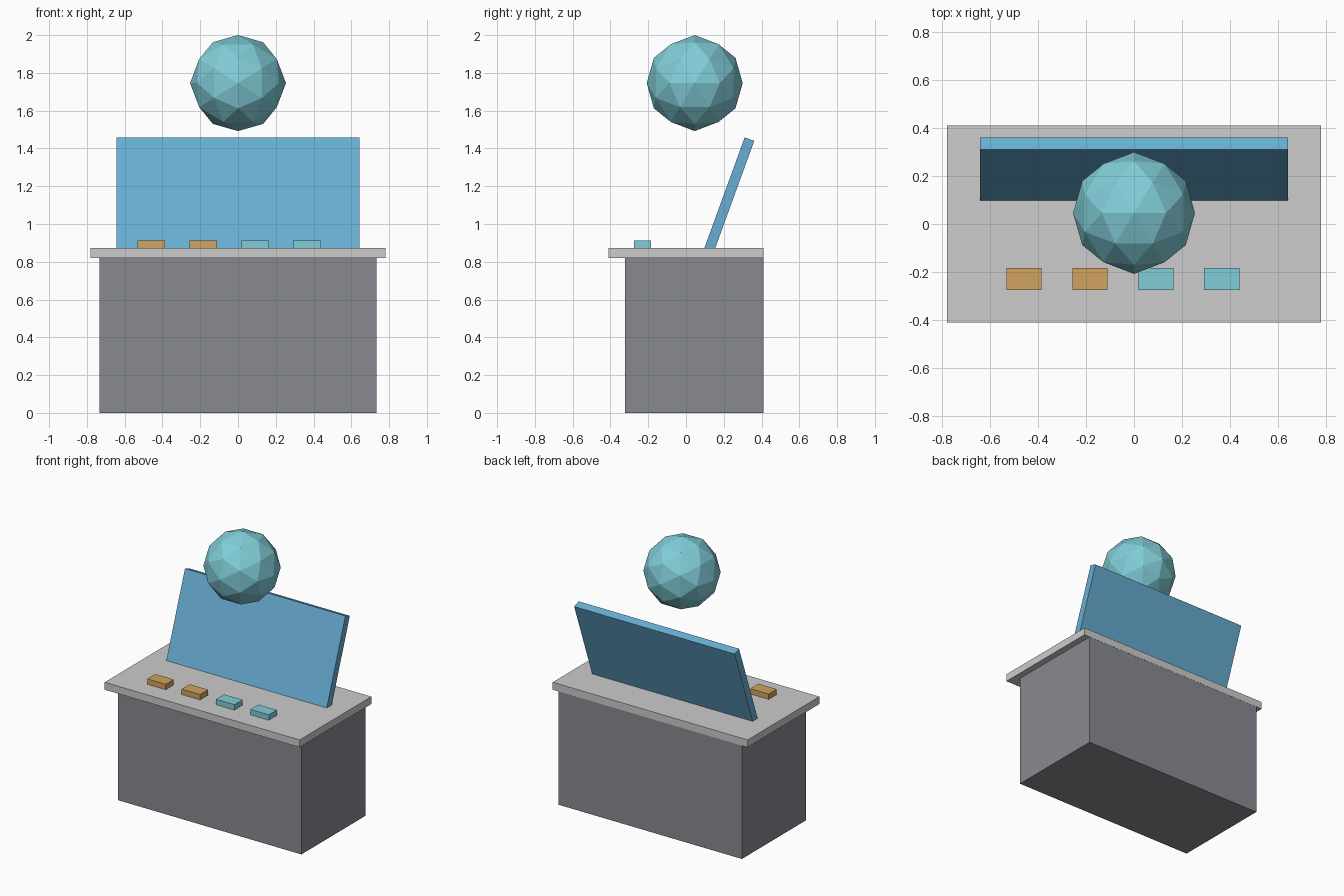
import bpy
from math import atan, radians, sqrt

if "Cube" in bpy.data.objects:
    bpy.data.objects.remove(bpy.data.objects["Cube"], do_unlink=True)


def material(name, srgb):
    """Flat material from 0-255 display values, converted to linear."""
    rgb = [((c / 255 + 0.055) / 1.055) ** 2.4 for c in srgb]
    mat = bpy.data.materials.new(name)
    mat.use_nodes = True
    mat.diffuse_color = (*rgb, 1)
    bsdf = next(n for n in mat.node_tree.nodes if n.type == "BSDF_PRINCIPLED")
    bsdf.inputs["Base Color"].default_value = (*rgb, 1)
    return mat


def box(name, center, size, mat, tilt=0):
    bpy.ops.mesh.primitive_cube_add(size=1, location=center)
    obj = bpy.context.object
    obj.name = name
    obj.scale = size
    bpy.ops.object.transform_apply(location=False, rotation=False, scale=True)
    obj.rotation_euler.x = tilt
    obj.data.materials.append(mat)
    return obj


dark_grey = material("dark grey", (136, 138, 145))
light_grey = material("light grey", (204, 204, 204))
blue = material("screen blue", (104, 174, 211))
teal = material("teal", (129, 205, 216))
orange = material("orange", (209, 163, 95))

# Cabinet and overhanging top, flush at the back
box("cabinet", (0, 0.043, 0.41), (1.468, 0.732, 0.82), dark_grey)
box("counter_top", (0, 0, 0.847), (1.56, 0.82, 0.054), light_grey)

# Screen leaning backwards, its foot set into the top
box("screen", (0, 0.2265, 1.1485), (1.284, 0.054, 0.64), blue, radians(-20))

# Row of buttons along the front
for i, mat in enumerate((orange, orange, teal, teal)):
    box(f"button_{i + 1}", (-0.459 + 0.275 * i, -0.23, 0.892),
        (0.147, 0.092, 0.042), mat)

# Floating faceted globe, turned so an edge of its icosahedron is on top
bpy.ops.mesh.primitive_ico_sphere_add(
    subdivisions=2, radius=0.254, location=(0, 0.046, 1.746),
    rotation=(0, -atan((sqrt(5) - 1) / 2), 0))
globe = bpy.context.object
globe.name = "floating_globe"
globe.data.materials.append(teal)
